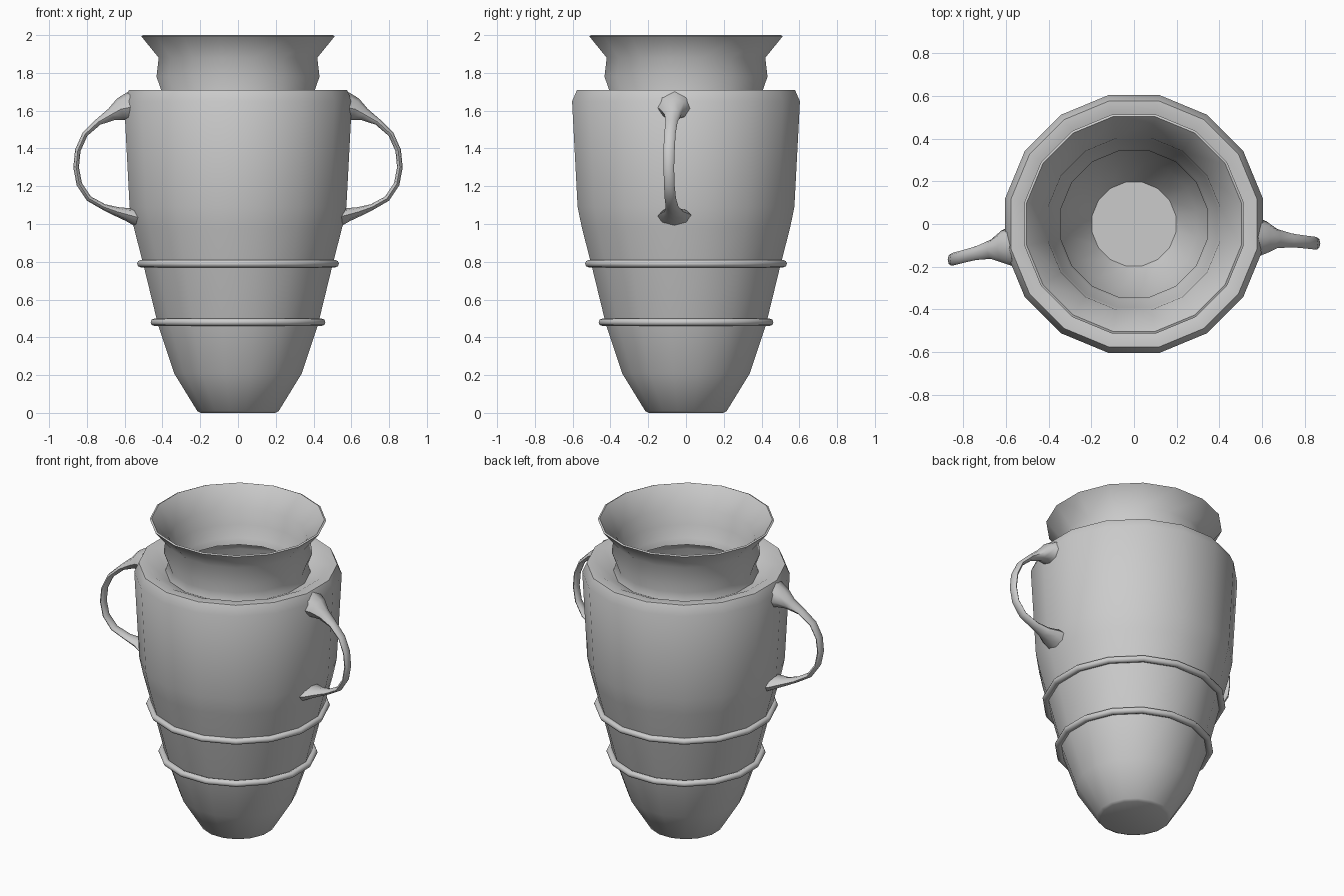
import bpy, bmesh, math
from mathutils import Vector

if "Cube" in bpy.data.objects:
    bpy.data.objects.remove(bpy.data.objects["Cube"])

SIDES = 16


def finish(name, bm, angle=50):
    bmesh.ops.recalc_face_normals(bm, faces=bm.faces[:])
    mesh = bpy.data.meshes.new(name)
    bm.to_mesh(mesh)
    bm.free()
    ob = bpy.data.objects.new(name, mesh)
    bpy.context.collection.objects.link(ob)
    bpy.ops.object.select_all(action='DESELECT')
    ob.select_set(True)
    bpy.context.view_layer.objects.active = ob
    bpy.ops.object.shade_smooth_by_angle(angle=math.radians(angle))
    return ob


def bridge(bm, rings, closed=False):
    pairs = list(zip(rings, rings[1:]))
    if closed:
        pairs.append((rings[-1], rings[0]))
    for a, b in pairs:
        n = len(a)
        for i in range(n):
            j = (i + 1) % n
            bm.faces.new((a[i], a[j], b[j], b[i]))


def lathe(name, profile, closed=False):
    bm = bmesh.new()
    rings = []
    for r, z in profile:
        ring = []
        for i in range(SIDES):
            a = 2 * math.pi * (i + 0.5) / SIDES
            ring.append(bm.verts.new((r * math.cos(a), r * math.sin(a), z)))
        rings.append(ring)
    bridge(bm, rings, closed)
    if not closed:
        bm.faces.new(rings[0])
        bm.faces.new(rings[-1])
    return finish(name, bm)


# Vase: outer wall, grooved shoulder, flared neck, then the inner wall and floor
lathe("vase_body", [
    (0.20, 0.0), (0.22, 0.01), (0.345, 0.21), (0.43, 0.46), (0.512, 0.79),
    (0.562, 0.98), (0.585, 1.09), (0.615, 1.65), (0.588, 1.71), (0.53, 1.71),
    (0.43, 1.66), (0.415, 1.71), (0.44, 1.78), (0.428, 1.88), (0.523, 1.995),
    (0.512, 2.0), (0.41, 1.88), (0.40, 1.78), (0.36, 1.71), (0.35, 1.67),
    (0.50, 1.62), (0.55, 1.55), (0.53, 1.09), (0.46, 0.79), (0.38, 0.46),
    (0.30, 0.21), (0.20, 0.06)])

# Raised bands
for name, radius, z in (("lower_band", 0.45, 0.48), ("upper_band", 0.523, 0.79)):
    lathe(name, [(radius + 0.022 * math.cos(k * math.pi / 4),
                  z + 0.02 * math.sin(k * math.pi / 4)) for k in range(8)], True)

# Handle stations: x, z, half thickness, half width
STATIONS = [
    (0.56, 1.62, 0.085, 0.10), (0.62, 1.608, 0.06, 0.075),
    (0.67, 1.58, 0.034, 0.045), (0.74, 1.54, 0.018, 0.032),
    (0.81, 1.475, 0.015, 0.03), (0.848, 1.39, 0.015, 0.03),
    (0.857, 1.30, 0.015, 0.028), (0.84, 1.21, 0.015, 0.028),
    (0.79, 1.135, 0.015, 0.03), (0.71, 1.09, 0.016, 0.034),
    (0.64, 1.065, 0.025, 0.05), (0.585, 1.05, 0.035, 0.085),
    (0.53, 1.035, 0.05, 0.09)]


def handle(name, side, y_body, y_tip):
    bm = bmesh.new()
    rings = []
    pts = [Vector((x, 0, z)) for x, z, _, _ in STATIONS]
    for i, (x, z, t, w) in enumerate(STATIONS):
        tan = (pts[min(i + 1, len(pts) - 1)] - pts[max(i - 1, 0)]).normalized()
        normal = Vector((-tan.z, 0, tan.x))
        f = max(0, (x - 0.6) / 0.25)
        y = y_body + (y_tip - y_body) * f
        ring = []
        for k in range(8):
            a = k * math.pi / 4
            p = pts[i] + normal * t * math.cos(a)
            ring.append(bm.verts.new((side * p.x, y + w * math.sin(a), p.z)))
        rings.append(ring)
    bridge(bm, rings)
    bm.faces.new(rings[0])
    bm.faces.new(rings[-1])
    finish(name, bm)


# Side handles, both leaning toward the front
handle("right_handle", 1, -0.06, -0.09)
handle("left_handle", -1, -0.10, -0.165)
